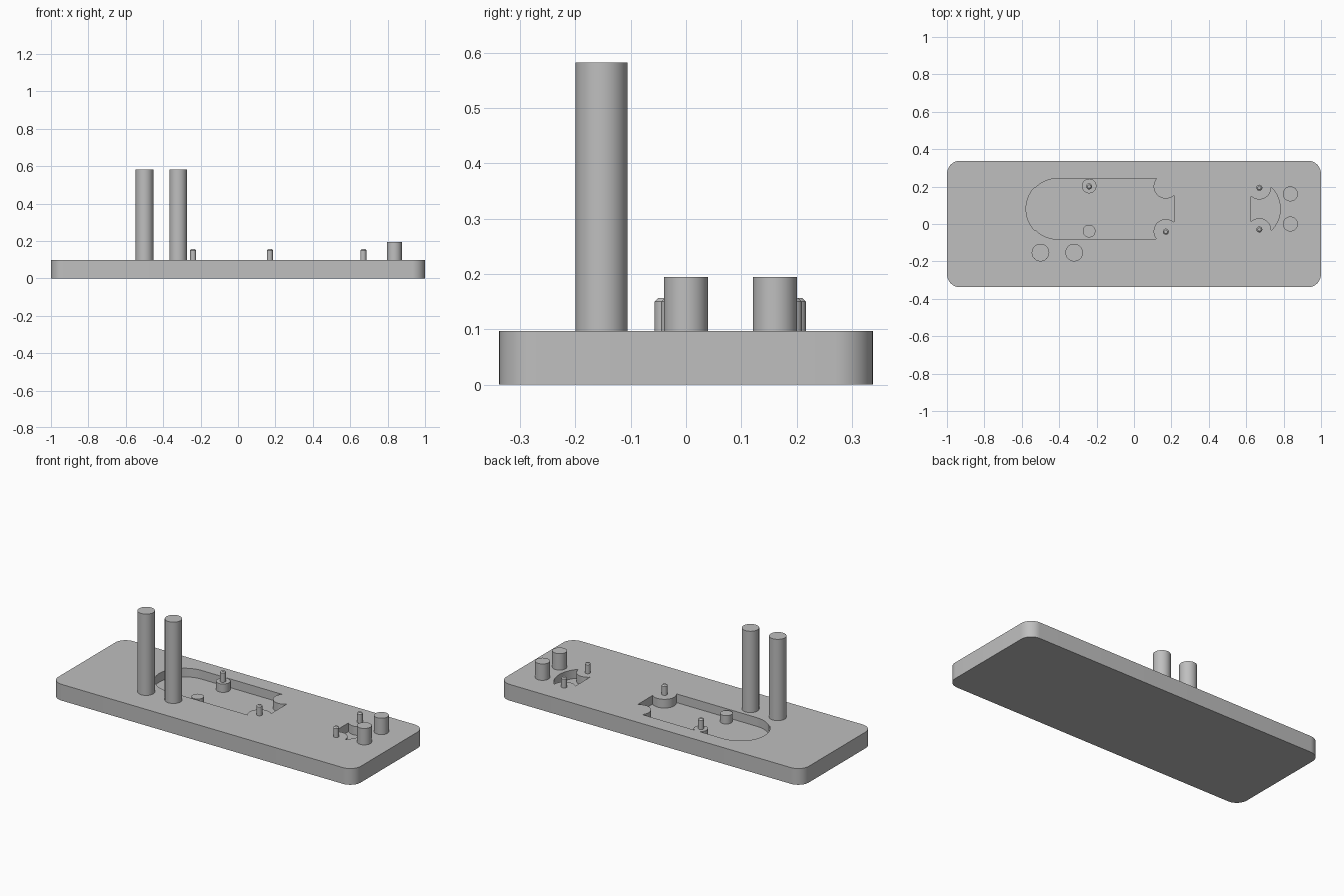
import bpy, bmesh
from math import sin, cos, radians, sqrt, asin, degrees

if "Cube" in bpy.data.objects:
    bpy.data.objects.remove(bpy.data.objects["Cube"], do_unlink=True)

TOP, FLOOR, MID_Y = 0.097, 0.045, 0.081

grey = bpy.data.materials.new("plain_grey")
grey.use_nodes = True
color = (0.52, 0.52, 0.52, 1)
grey.diffuse_color = color
grey.node_tree.nodes["Principled BSDF"].inputs["Base Color"].default_value = color


def arc(cx, cy, r, start, end, n=16):
    """Points on an arc, angles in degrees."""
    angles = [radians(start + (end - start) * i / n) for i in range(n + 1)]
    return [(cx + r * cos(a), cy + r * sin(a)) for a in angles]


def prism(name, outline, z0, z1, chamfer=0):
    """Extrude a closed outline, optionally chamfering its top rim."""
    bm = bmesh.new()
    base = bm.faces.new([bm.verts.new((x, y, z0)) for x, y in outline])
    ext = bmesh.ops.extrude_face_region(bm, geom=[base], use_keep_orig=True)
    for v in (g for g in ext["geom"] if isinstance(g, bmesh.types.BMVert)):
        v.co.z = z1
    if chamfer:
        rim = [e for e in bm.edges if all(abs(v.co.z - z1) < 1e-5 for v in e.verts)]
        bmesh.ops.bevel(bm, geom=rim, offset=chamfer, segments=1, affect='EDGES')
    bmesh.ops.recalc_face_normals(bm, faces=bm.faces[:])
    mesh = bpy.data.meshes.new(name)
    bm.to_mesh(mesh)
    bm.free()
    mesh.materials.append(grey)
    obj = bpy.data.objects.new(name, mesh)
    bpy.context.collection.objects.link(obj)
    return obj


def smooth(obj):
    bpy.ops.object.select_all(action='DESELECT')
    obj.select_set(True)
    bpy.context.view_layer.objects.active = obj
    bpy.ops.object.shade_smooth_by_angle(angle=radians(30))


def cylinder(name, x, y, r, z0, z1, chamfer=0):
    smooth(prism(name, arc(x, y, r, 0, 360, 40)[:-1], z0, z1, chamfer))


def mirrored(half):
    """Close a half outline (y above 0) by mirroring, then move it to MID_Y."""
    full = half + [(x, -y) for x, y in reversed(half)]
    return [(x, y + MID_Y) for x, y in full]


# Base plate with rounded corners
R = 0.07
corners = [(1, 1, 0), (-1, 1, 90), (-1, -1, 180), (1, -1, 270)]
outline = [p for sx, sy, a in corners
           for p in arc(sx * (1 - R), sy * (0.338 - R), R, a, a + 90, 12)]
plate = prism("base_plate", outline, 0, TOP)

# Large pocket: round left end with small steps, scooped right corners
r, cx, cy, edge = 0.065, 0.17, 0.12, 0.214
half_h = 0.162
meet = degrees(asin((half_h - cy) / r))
stop = degrees(asin(-sqrt(r * r - (edge - cx) ** 2) / r))
half = arc(cx, cy, r, -360 - stop + 2 * stop, -180 - meet, 20)
half = [(edge, cy - sqrt(r * r - (edge - cx) ** 2))] + arc(cx, cy, r, stop, -180 - meet, 20)[1:]
half += arc(-0.41, 0, half_h, 90, 136, 12)
half += arc(-0.41, 0, half_h + 0.005, 137, 178, 12)
large_cutter = prism("large_pocket_cutter", mirrored(half), FLOOR, TOP + 0.1)

# Small pocket: bulged right side, scooped top and bottom, straight left side
r, cx, cy, edge = 0.063, 0.67, 0.113, 0.626
stop = 180 + degrees(asin(sqrt(r * r - (cx - edge) ** 2) / r))
tip = degrees(asin(cy / 0.162))
half = arc(0.62, 0, 0.162, 2, tip, 14)
half += arc(cx, cy, r, 360, stop, 20)
small_cutter = prism("small_pocket_cutter", mirrored(half), FLOOR, TOP + 0.1)

for cutter in (large_cutter, small_cutter):
    mod = plate.modifiers.new("pocket", 'BOOLEAN')
    mod.operation = 'DIFFERENCE'
    mod.solver = 'EXACT'
    mod.object = cutter
bpy.context.view_layer.update()
cut = bpy.data.meshes.new_from_object(
    plate.evaluated_get(bpy.context.evaluated_depsgraph_get()))
plate.modifiers.clear()
plate.data = cut
for cutter in (large_cutter, small_cutter):
    bpy.data.objects.remove(cutter, do_unlink=True)
smooth(plate)

# Tall posts
for side, x in (("right", -0.5), ("left", -0.32)):
    cylinder(f"tall_post_{side}", x, -0.153, 0.047, TOP - 0.01, 0.583)

# Short posts
for side, y in (("front", 0.0), ("back", 0.161)):
    cylinder(f"short_post_{side}", 0.836, y, 0.04, TOP - 0.01, 0.195)

# Bosses standing in the large pocket
cylinder("boss_back", -0.24, 0.203, 0.039, FLOOR - 0.01, TOP - 0.002)
cylinder("boss_front", -0.24, -0.038, 0.034, FLOOR - 0.01, TOP - 0.002)

# Chamfered locating pins
pins = [(-0.24, 0.201), (0.17, -0.041), (0.67, 0.194), (0.67, -0.029)]
for i, (x, y) in enumerate(pins):
    cylinder(f"locating_pin_{i + 1}", x, y, 0.016, TOP - 0.01, 0.157, 0.007)
